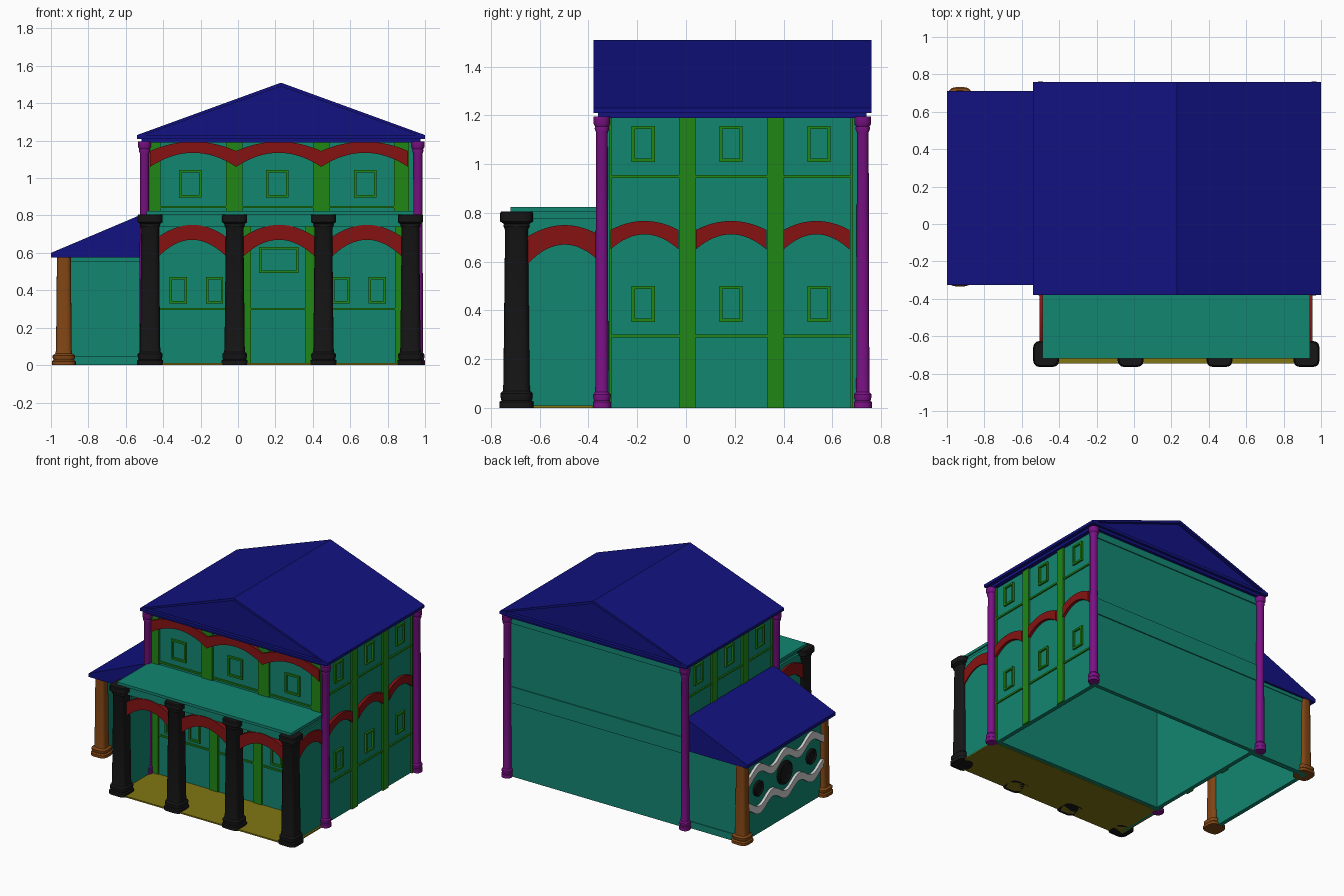
import bpy, bmesh, math
from mathutils import Vector

if "Cube" in bpy.data.objects:
    bpy.data.objects.remove(bpy.data.objects["Cube"])

COL = dict(teal=(.006, .24, .165), green=(.015, .24, .008), red=(.24, .006, .006), blue=(.006, .006, .22),
           black=(.008, .008, .008), purple=(.2, .006, .24), brown=(.22, .06, .007), olive=(.22, .18, .006))
MATS = {}
for k, c in COL.items():
    MATS[k] = bpy.data.materials.new(k)
    MATS[k].diffuse_color = (*c, 1)
PARTS = {}   # part name -> (bmesh, colour)


def loft(name, colour, rings):
    """Closed solid through a list of equal-length point rings."""
    bm = PARTS.setdefault(name, (bmesh.new(), colour))[0]
    vs = [[bm.verts.new(p) for p in r] for r in rings]
    n = len(vs[0])
    for a, b in zip(vs, vs[1:]):
        for i in range(n):
            bm.faces.new((a[i], a[(i + 1) % n], b[(i + 1) % n], b[i]))
    bm.faces.new(vs[0])
    bm.faces.new(vs[-1])


def box(name, colour, x0, x1, y0, y1, z0, z1):
    loft(name, colour, [[(x0, y0, z), (x1, y0, z), (x1, y1, z), (x0, y1, z)] for z in (z0, z1)])


# wall frames: (u along wall, height, outward depth) -> world
X0, X1, Y0, Y1 = -.48, .945, -.325, .71
FRAME = dict(
    front=lambda u, z, d: (u, Y0 - d, z),
    right=lambda u, z, d: (X1 + d, u, z),
    left=lambda u, z, d: (X0 - d, u, z),
    back=lambda u, z, d: (u, Y1 + d, z),
    porch=lambda u, z, d: (u, -.675 - d, z),
    annex=lambda u, z, d: (-.945 - d, u, z))


def strip(name, colour, wall, us, lo, hi, d=.01, d0=-.005):
    f = FRAME[wall]
    loft(name, colour, [[f(u, lo(u), d0), f(u, hi(u), d0), f(u, hi(u), d), f(u, lo(u), d)] for u in us])


def panel(name, colour, wall, u0, u1, z0, z1, d=.01):
    strip(name, colour, wall, (u0, u1), lambda u: z0, lambda u: z1, d)


def arch(name, wall, u0, u1, lo0, lo1, hi0, hi1, d=.02, d0=-.005):
    us = [u0 + (u1 - u0) * i / 16 for i in range(17)]
    k = lambda u: 1 - ((2 * u - u0 - u1) / (u1 - u0)) ** 2
    strip(name, 'red', wall, us, lambda u: lo0 + (lo1 - lo0) * k(u),
          lambda u: hi0 + (hi1 - hi0) * k(u), d, d0)


def window(wall, u, z, w, h, t=.013):
    n = wall + '_windows'
    for s in (-1, 1):
        a, b = u + s * w / 2, u + s * (w / 2 - t)
        panel(n, 'green', wall, min(a, b), max(a, b), z - h / 2, z + h / 2, .014)
        a, b = z + s * h / 2, z + s * (h / 2 - t)
        panel(n, 'green', wall, u - w / 2 + t, u + w / 2 - t, min(a, b), max(a, b), .014)


def column(name, colour, x, y, prof, power, n=32):
    """Column from (half width, height) pairs; power 2 is round, higher is squarer."""
    rings = []
    for r, z in prof:
        ring = []
        for i in range(n):
            a = 2 * math.pi * (i + .5) / n
            c, s = math.cos(a), math.sin(a)
            m = r / (abs(c) ** power + abs(s) ** power) ** (1 / power)
            ring.append((x + c * m, y + s * m, z))
        rings.append(ring)
    loft(name, colour, rings)


# main hollow walls
T = .03
box('main_walls', 'teal', X0, X1, Y0, Y0 + T, 0, 1.2)
box('main_walls', 'teal', X0, X1, Y1 - T, Y1, 0, 1.2)
for x in (X0, X1 - T):
    box('main_walls', 'teal', x, x + T, Y0 + T, Y1 - T, 0, 1.2)
for z0, z1 in ((.55, .67), (1.14, 1.19)):
    panel('back_bands', 'teal', 'back', X0, X1, z0, z1, .008)

# side wall trim, right and left (left only shows above the annex)
for wall in ('right', 'left'):
    low = wall == 'right'
    for a, b in ((-.028, .038), (.333, .4), (-.315, -.305), (.675, .685)):
        panel(wall + '_pilasters', 'green', wall, a, b, 0, 1.19, .013)
    for z in (.95, .295) if low else (.95,):
        panel(wall + '_string_courses', 'green', wall, -.31, .68, z - .006, z + .006)
    for y, a, b in ((-.175, -.31, -.03), (.185, .04, .33), (.545, .4, .67)):
        window(wall, y, 1.083, .095, .147)
        if low:
            window(wall, y, .427, .095, .147)
            arch(wall + '_arches', wall, a, b, .65, .712, .73, .767)

# front wall trim, upper floor
for a, b in ((-.475, -.415), (-.065, .025), (.4, .49), (.835, .915)):
    panel('front_pilasters', 'green', 'front', a, b, .82, 1.2, .013)
panel('front_string_courses', 'green', 'front', -.475, .915, .839, .851)
for x in (-.255, .21, .68):
    window('front', x, .97, .12, .147)
for a, b in ((-.47, -.01), (-.01, .445), (.445, .91)):
    arch('front_arches', 'front', a, b, 1.06, 1.135, 1.145, 1.195, .025)

# front wall trim, under the porch
for a, b in ((-.47, -.42), (0, .07), (.36, .43), (.84, .9)):
    panel('front_pilasters', 'green', 'front', a, b, 0, .76, .013)
panel('front_string_courses', 'green', 'front', -.47, .9, .294, .306)
for x in (-.32, -.125, .55, .745):
    window('front', x, .4, .092, .142)
window('front', .218, .562, .21, .137)

# main roof: gable with recessed pediments
def gable(y, e):
    return [(-.54 + 2.4 * e, y, 1.21 + e), (1 - 2.4 * e, y, 1.21 + e), (1 - 2.4 * e, y, 1.23 + e * .2),
            (.23, y, 1.51 - e), (-.54 + 2.4 * e, y, 1.23 + e * .2)]
loft('main_roof', 'blue', [gable(-.355, .02), gable(-.38, .02), gable(-.38, 0),
                           gable(.76, 0), gable(.76, .02), gable(.735, .02)])
box('roof_cornice', 'blue', -.515, .975, -.36, .74, 1.19, 1.211)

# corner columns of the main block
prof = [(.037, 0), (.037, .025), (.032, .03), (.036, .045), (.036, .055), (.028, .065), (.027, .09),
        (.024, 1.13), (.03, 1.145), (.028, 1.155), (.034, 1.165), (.034, 1.195)]
for x in (-.5, .962):
    for y in (-.345, .725):
        column('corner_columns', 'purple', x, y, prof, 2.5, 24)

# porch floor, roof and side walls
box('porch_floor', 'olive', -.5, .955, -.745, -.33, 0, .01)
box('porch_roof', 'teal', -.475, .93, -.7, -.33, .775, .806)
box('porch_roof', 'teal', -.49, .94, -.72, -.33, .805, .825)
box('porch_beam', 'teal', -.475, .93, -.7, -.66, .74, .776)
for x in (-.49, .927):
    box('porch_side_walls', 'teal', x, x + .015, -.69, -.32, 0, .78)
arch('porch_side_arches', 'right', -.655, -.34, .585, .67, .7, .75, .005, -.025)
arch('porch_side_arches', 'left', -.655, -.34, .585, .67, .7, .75, .025, -.005)

# porch columns and arches
prof = [(.07, 0), (.07, .025), (.062, .03), (.066, .045), (.066, .06), (.056, .07), (.054, .1), (.047, .73),
        (.054, .745), (.052, .755), (.067, .765), (.067, .8), (.062, .806)]
cx = (-.47, -.018, .457, .922)
for x in cx:
    column('porch_columns', 'black', x, -.695, prof, 4.5)
for a, b in zip(cx, cx[1:]):
    arch('porch_arches', 'porch', a + .03, b - .03, .565, .67, .675, .75, .03, -.005)

# side annex: open front, back and outer wall, lean-to roof
box('annex_walls', 'teal', -.945, -.915, -.27, .69, 0, .585)
box('annex_walls', 'teal', -.93, X0, .665, .69, 0, .6)
for z0, z1 in ((0, .05), (.55, .58)):
    box('annex_walls', 'teal', -.915, X0, .655, .695, z0, z1)
loft('annex_roof', 'blue', [[(-1, y, .575), (-.49, y, .575), (-.49, y, .81), (-.54, y, .795), (-1, y, .6)]
                            for y in (-.325, .71)])
prof = [(.064, 0), (.064, .02), (.055, .028), (.06, .04), (.06, .052), (.045, .062), (.042, .08), (.037, .58)]
for y in (-.27, .668):
    column('annex_columns', 'brown', -.931, y, prof, 3.5)

# wavy relief and medallions on the annex outer wall
us = [-.25 + .9 * i / 60 for i in range(61)]
for s in (-1, 1):
    mid = lambda u: .34 + s * (.12 + .035 * math.cos(2 * math.pi * (u - .2) / .31))
    strip('wavy_relief', None, 'annex', us, lambda u: mid(u) - .028, lambda u: mid(u) + .028, .02)
for y, r in ((-.11, .055), (.2, .085), (.51, .055)):
    loft('medallions', 'black', [[(x, y + k * r * math.cos(a), .34 + k * r * math.sin(a))
         for a in (2 * math.pi * i / 24 for i in range(24))]
         for x, k in ((-.94, 1), (-.958, 1), (-.965, .85), (-.955, .6))])

# turn every part into an object
for name, (bm, colour) in PARTS.items():
    bmesh.ops.recalc_face_normals(bm, faces=bm.faces)
    me = bpy.data.meshes.new(name)
    bm.to_mesh(me)
    bm.free()
    ob = bpy.data.objects.new(name, me)
    bpy.context.collection.objects.link(ob)
    if colour:
        me.materials.append(MATS[colour])
    if 'column' in name or 'medallion' in name or 'arch' in name or 'wavy' in name:
        bpy.context.view_layer.objects.active = ob
        bpy.ops.object.select_all(action='DESELECT')
        ob.select_set(True)
        bpy.ops.object.shade_smooth_by_angle(angle=math.radians(35))

for m in bpy.data.materials:
    if m.users and not m.is_grease_pencil:
        m.use_nodes = True
        m.node_tree.nodes["Principled BSDF"].inputs["Base Color"].default_value = m.diffuse_color
